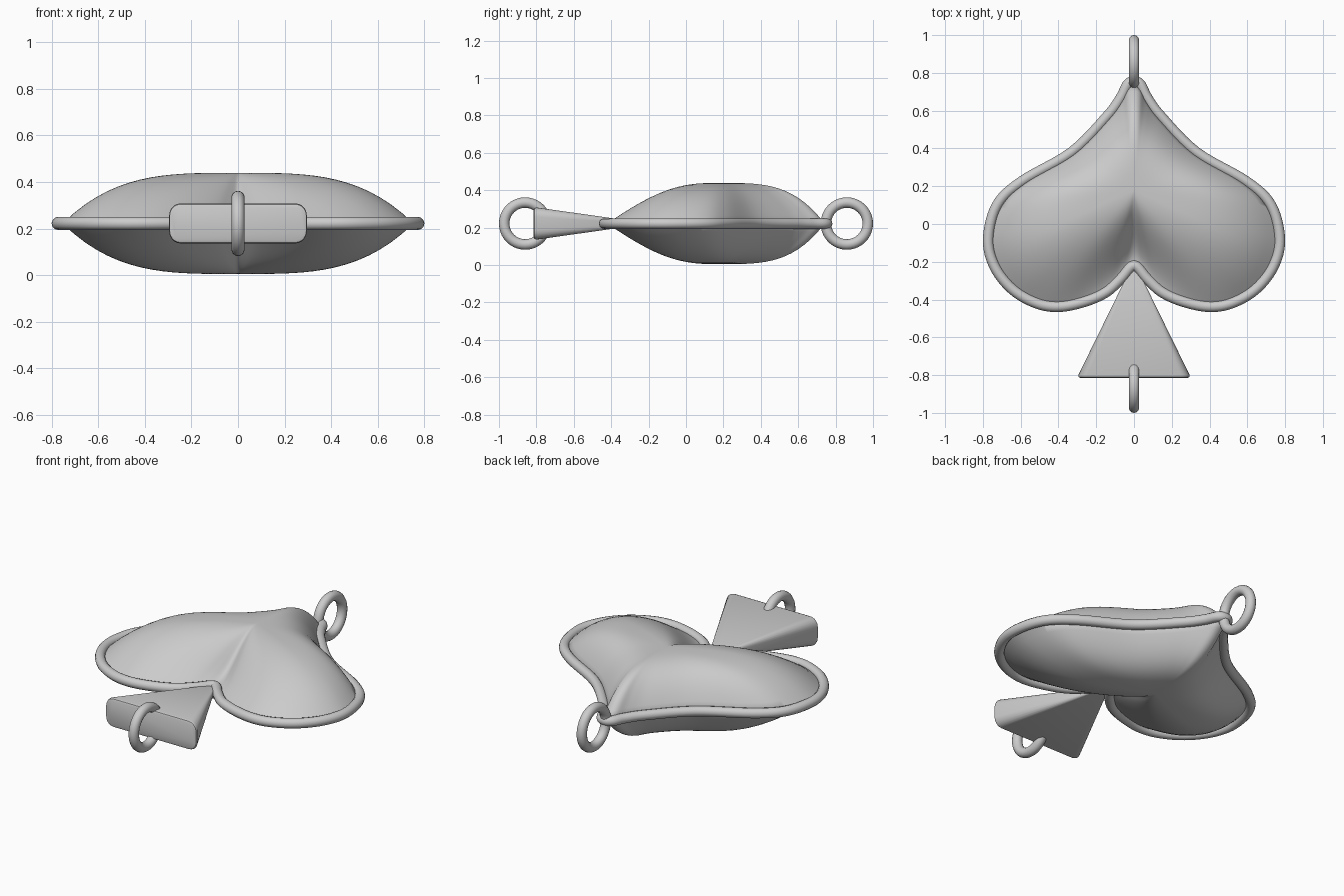
import bpy, bmesh, math
from mathutils import Vector

cube = bpy.data.objects.get("Cube")
if cube:
    bpy.data.objects.remove(cube, do_unlink=True)

MID = 0.222                      # height of the symmetry plane
CENTRE = Vector((0, 0.18))       # top of the puffed body
RIM = 0.028

metal = bpy.data.materials.new("grey metal")
metal.use_nodes = True
grey = (0.6, 0.6, 0.6, 1)
metal.diffuse_color = grey
metal.node_tree.nodes["Principled BSDF"].inputs["Base Color"].default_value = grey


def finish(obj, angle=50):
    obj.data.materials.clear()
    obj.data.materials.append(metal)
    bpy.ops.object.select_all(action="DESELECT")
    obj.select_set(True)
    bpy.context.view_layer.objects.active = obj
    bpy.ops.object.shade_smooth_by_angle(angle=math.radians(angle))


def loft(name, rings, caps, angle=50):
    """Skin closed rings of equal length; caps = (start, end)."""
    bm = bmesh.new()
    rows = [[bm.verts.new(p) for p in ring] for ring in rings]
    n = len(rows[0])
    for a, b in zip(rows, rows[1:]):
        for i in range(n):
            j = (i + 1) % n
            bm.faces.new((a[i], a[j], b[j], b[i]))
    for row, wanted in zip((rows[0], rows[-1]), caps):
        if wanted:
            bm.faces.new(row)
    bmesh.ops.remove_doubles(bm, verts=bm.verts, dist=0.0001)
    bmesh.ops.recalc_face_normals(bm, faces=bm.faces)
    mesh = bpy.data.meshes.new(name)
    bm.to_mesh(mesh)
    bm.free()
    obj = bpy.data.objects.new(name, mesh)
    bpy.context.collection.objects.link(obj)
    finish(obj, angle)


def smooth_loop(points, steps):
    """Closed Catmull-Rom curve through the points."""
    out, n = [], len(points)
    for i in range(n):
        a, b, c, d = (points[(i + k) % n] for k in (-1, 0, 1, 2))
        for s in range(steps):
            t = s / steps
            out.append(0.5 * (2 * b + (c - a) * t + (2 * a - 5 * b + 4 * c - d) * t * t
                              + (3 * b - a - 3 * c + d) * t ** 3))
    return out


# Spade outline: right half from tip to notch, then mirrored
half = [Vector(p) for p in (
    (0, 0.755), (0.035, 0.737), (0.07, 0.668), (0.142, 0.57), (0.33, 0.38),
    (0.595, 0.225), (0.725, 0.1), (0.772, -0.08), (0.738, -0.225), (0.645, -0.345),
    (0.52, -0.418), (0.4, -0.438), (0.265, -0.412), (0.15, -0.362), (0.07, -0.29),
    (0, -0.22))]
outline = smooth_loop(half + [Vector((-p.x, p.y)) for p in half[-2:0:-1]], 6)

# Rounded copy of the outline that guides the inner contours of the body
rounded = outline
for _ in range(30):
    rounded = [(rounded[i - 1] + 2 * rounded[i] + rounded[(i + 1) % len(rounded)]) / 4
               for i in range(len(rounded))]


# Puffed body: scaled outlines, full towards lobes and tip, hollowed at the notch
def puff(s, spoke):
    turn = min(math.atan2(abs(spoke.x), -spoke.y) / math.radians(65), 1)
    w = turn * turn * (3 - 2 * turn)
    return 0.217 * ((1 - w) * (1 + math.cos(math.pi * s)) / 2 + w * (1 - s ** 3.5))


def body_ring(s, side):
    ring = []
    for sharp, soft in zip(outline, rounded):
        spoke = soft.lerp(sharp, s) - CENTRE
        p = CENTRE + 0.975 * s * spoke
        ring.append((p.x, p.y, MID + side * puff(s, spoke)))
    return ring


scales = [i / 16 for i in range(17)]
loft("puffed_body", [body_ring(s, 1) for s in scales]
     + [body_ring(s, -1) for s in reversed(scales)], (False, False), 80)

# Rim piping around the seam
curve = bpy.data.curves.new("rim", "CURVE")
curve.dimensions = "3D"
curve.bevel_depth = RIM
curve.bevel_resolution = 4
spline = curve.splines.new("POLY")
spline.points.add(len(outline) - 1)
for point, p in zip(spline.points, outline):
    point.co = (p.x, p.y, MID, 1)
spline.use_cyclic_u = True
rim = bpy.data.objects.new("rim", curve)
bpy.context.collection.objects.link(rim)
bpy.ops.object.select_all(action="DESELECT")
rim.select_set(True)
bpy.context.view_layer.objects.active = rim
bpy.ops.object.convert(target="MESH")
finish(bpy.context.object, 80)


# Stem: rounded rectangle tapering towards the notch
def stem_ring(y, w, h, r):
    ring = []
    for k in range(4):
        sx, sz = ((1, 1), (-1, 1), (-1, -1), (1, -1))[k]
        for i in range(6):
            a = math.pi / 2 * (k + i / 5)
            ring.append((sx * (w - r) + r * math.cos(a), y,
                         MID + sz * (h - r) + r * math.sin(a)))
    return ring


loft("stem", [stem_ring(-0.815, 0.283, 0.073, 0.04), stem_ring(-0.811, 0.293, 0.082, 0.048),
              stem_ring(-0.8, 0.295, 0.086, 0.05), stem_ring(-0.25, 0.025, 0.008, 0.005)],
     (True, True), 40)

# Hanging rings at both ends
for name, y in (("front_ring", -0.86), ("back_ring", 0.86)):
    bpy.ops.mesh.primitive_torus_add(
        major_radius=0.112, minor_radius=RIM, major_segments=40, minor_segments=14,
        location=(0, y, MID), rotation=(0, math.pi / 2, 0))
    bpy.context.object.name = name
    finish(bpy.context.object, 80)
